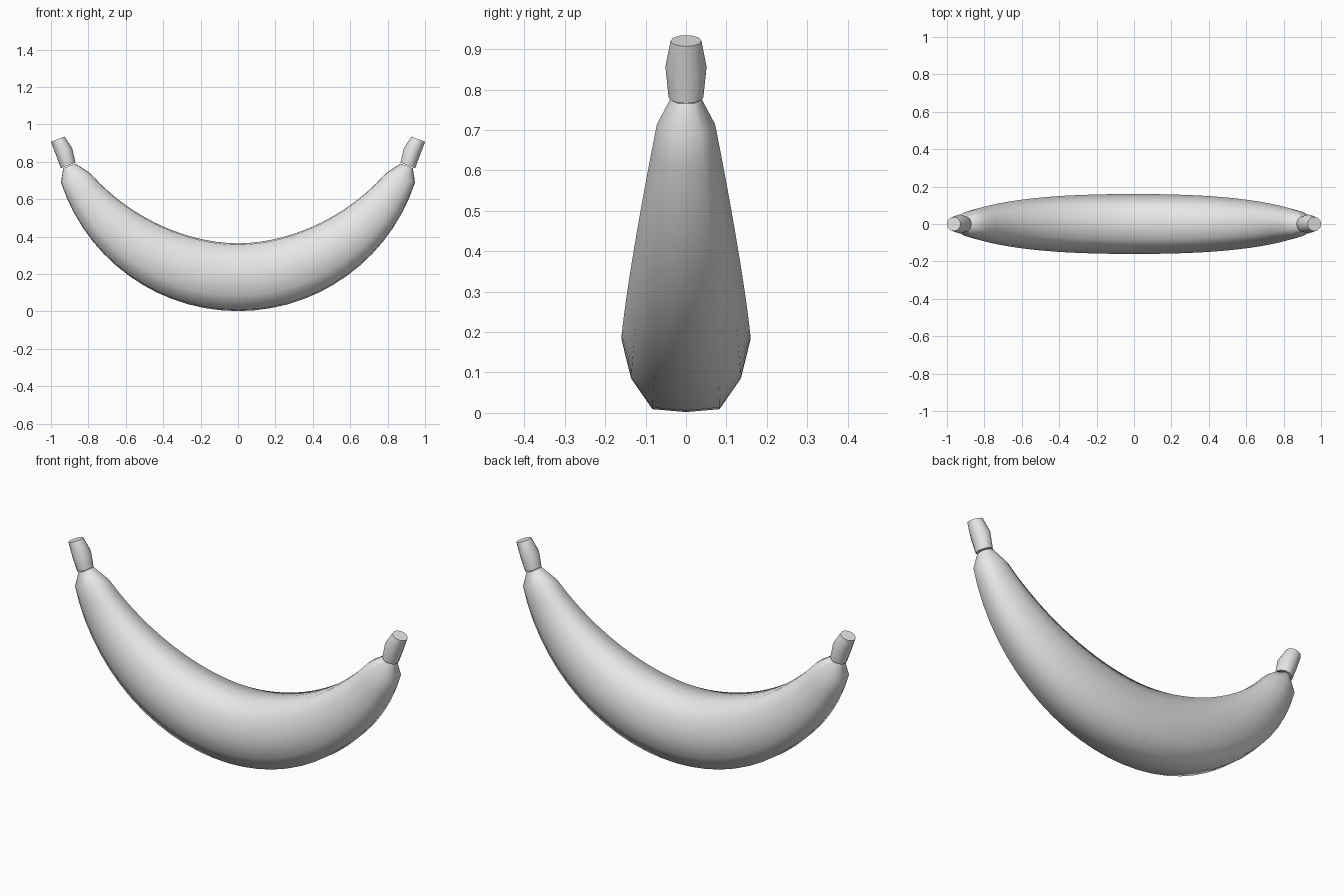
import bpy, bmesh, math
from mathutils import Vector

if "Cube" in bpy.data.objects:
    bpy.data.objects.remove(bpy.data.objects["Cube"])

skin = bpy.data.materials.new("light_grey")
skin.diffuse_color = (0.8, 0.8, 0.8, 1)
skin.use_nodes = True
skin.node_tree.nodes["Principled BSDF"].inputs["Base Color"].default_value = skin.diffuse_color

# Slightly squared twelve-sided section for the body, round one for the stems
quarter = [(0, 1), (0.52, 0.96), (0.85, 0.54), (1, 0)]
half = quarter + [(a, -b) for a, b in quarter[-2::-1]]
BODY = half + [(-a, b) for a, b in half[-2:0:-1]]
ROUND = [(math.sin(i * math.tau / 12), math.cos(i * math.tau / 12)) for i in range(12)]


def loft(name, rings, section):
    """Skin rings of (centre x, centre z, outward angle, half height, half width)."""
    bm = bmesh.new()
    loops = []
    for cx, cz, ang, h, w in rings:
        out = Vector((math.sin(ang), 0, -math.cos(ang)))
        c = Vector((cx, 0, cz))
        loops.append([bm.verts.new(c + out * h * b + Vector((0, w * a, 0)))
                      for a, b in section])
    n = len(section)
    for lo, hi in zip(loops, loops[1:]):
        for i in range(n):
            j = (i + 1) % n
            bm.faces.new((lo[i], lo[j], hi[j], hi[i]))
    bm.faces.new(loops[0])
    bm.faces.new(loops[-1])
    bmesh.ops.recalc_face_normals(bm, faces=bm.faces)
    me = bpy.data.meshes.new(name)
    bm.to_mesh(me)
    bm.free()
    me.materials.append(skin)
    ob = bpy.data.objects.new(name, me)
    bpy.context.collection.objects.link(ob)
    bpy.context.view_layer.objects.active = ob
    ob.select_set(True)
    bpy.ops.object.shade_smooth_by_angle(angle=math.radians(60))
    ob.select_set(False)
    return ob


# Curved body: tapering along a circular outer edge, with a narrow neck at each end
R, CZ, END, STEPS = 0.995, 0.997, math.radians(72), 14
rings = []
for i in range(-STEPS, STEPS + 1):
    t = i / STEPS
    ang = t * END
    h = 0.181 * (1 - 0.55 * abs(t) ** 2.3)
    r = R - h
    rings.append((r * math.sin(ang), CZ - r * math.cos(ang), ang, h, h * 0.884))
tilt = math.radians(69)
neck = [(s * 0.902, 0.778, s * tilt, 0.035, 0.038) for s in (-1, 1)]
loft("fruit_body", [neck[0]] + rings + [neck[1]], BODY)

# Bulging stem on each end
for s, side in ((-1, "left"), (1, "right")):
    loft(side + "_stem",
         [(s * 0.908, 0.781, s * tilt, 0.042, 0.043),
          (s * 0.931, 0.857, s * tilt, 0.047, 0.051),
          (s * 0.964, 0.921, s * tilt, 0.039, 0.038)], ROUND)
